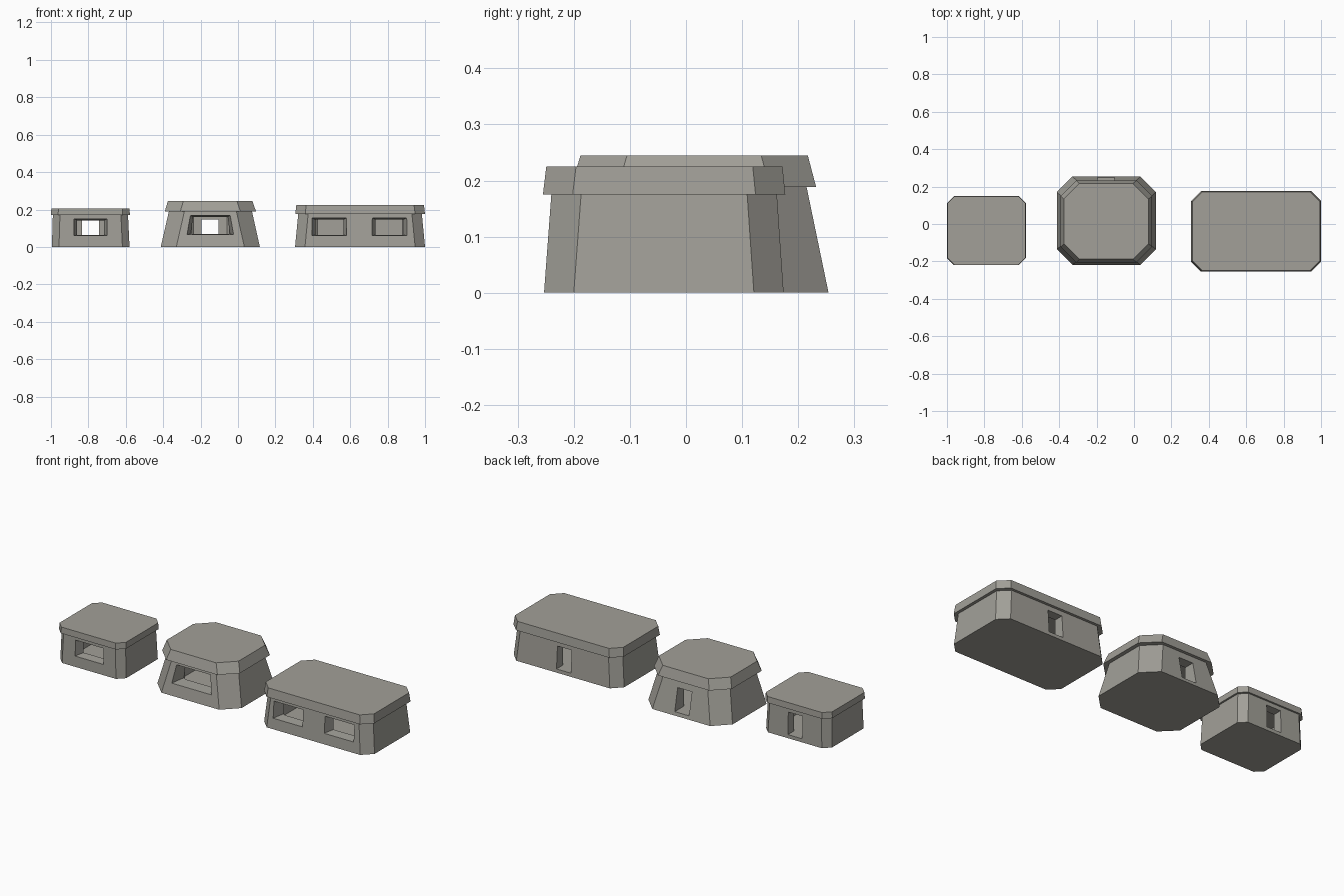
import bpy
import bmesh

cube = bpy.data.objects.get("Cube")
if cube:
    bpy.data.objects.remove(cube)

concrete = bpy.data.materials.new("grey concrete")
GREY = (0.36, 0.35, 0.315, 1)
concrete.diffuse_color = GREY
concrete.use_nodes = True
concrete.node_tree.nodes["Principled BSDF"].inputs["Base Color"].default_value = GREY


def loft(name, rings):
    """Closed solid through matching rings of points."""
    bm = bmesh.new()
    loops = [[bm.verts.new(p) for p in ring] for ring in rings]
    bm.faces.new(loops[0])
    bm.faces.new(loops[-1])
    for a, b in zip(loops, loops[1:]):
        for i in range(len(a)):
            j = (i + 1) % len(a)
            bm.faces.new((a[i], a[j], b[j], b[i]))
    bmesh.ops.recalc_face_normals(bm, faces=bm.faces)
    mesh = bpy.data.meshes.new(name)
    bm.to_mesh(mesh)
    bm.free()
    mesh.materials.append(concrete)
    obj = bpy.data.objects.new(name, mesh)
    bpy.context.collection.objects.link(obj)
    return obj


def octagon(box, z, c, inset=0):
    """Rectangle with clipped corners at height z."""
    x0, x1, y0, y1 = box
    x0, x1, y0, y1 = x0 + inset, x1 - inset, y0 + inset, y1 - inset
    return [(x0 + c, y0, z), (x1 - c, y0, z), (x1, y0 + c, z), (x1, y1 - c, z),
            (x1 - c, y1, z), (x0 + c, y1, z), (x0, y1 - c, z), (x0, y0 + c, z)]


def opening(x, width, z0, z1, y, slant=0):
    """Upright opening outline, narrower at the top by slant."""
    w = width / 2
    return [(x - w, y, z0), (x + w, y, z0), (x + w - slant, y, z1), (x - w + slant, y, z1)]


def cut(body, cutter):
    cutter.hide_render = True
    mod = body.modifiers.new("cut", "BOOLEAN")
    mod.operation = "DIFFERENCE"
    mod.solver = "EXACT"
    mod.object = cutter
    bpy.context.view_layer.objects.active = body
    bpy.ops.object.modifier_apply(modifier=mod.name)
    bpy.data.objects.remove(cutter)


def bunker(name, base, top, lip, cap, z_lip, z_top, chamfer, windows, door_x, slant=0):
    wall, floor = 0.05, 0.02
    body = loft(name + "_body", [octagon(base, 0, chamfer), octagon(top, z_lip, chamfer)])
    # hollow room, open under the roof
    cut(body, loft("room", [octagon(top, floor, chamfer, wall),
                            octagon(top, z_lip + 0.02, chamfer, wall)]))
    # splayed front windows
    front, back = base[2], top[3]
    for x, width, z0, z1 in windows:
        cut(body, loft("window", [
            opening(x, width, z0, z1, front - 0.01, slant),
            opening(x, width, z0, z1, front + 0.01, slant),
            opening(x, width - 0.04, z0 + 0.005, z1 - 0.01, top[2] + wall + 0.01, slant)]))
    # rear doorway
    cut(body, loft("door", [opening(door_x, 0.09, floor, 0.147, back - wall - 0.02),
                            opening(door_x, 0.09, floor, 0.147, base[3] + 0.02)]))
    # overhanging roof slab
    loft(name + "_roof", [octagon(lip, z_lip, chamfer), octagon(cap, z_top, chamfer)])


bunker("small_bunker",
       (-0.995, -0.58, -0.215, 0.145), (-0.99, -0.588, -0.21, 0.14),
       (-1.0, -0.578, -0.22, 0.15), (-0.998, -0.58, -0.218, 0.148),
       0.17, 0.205, 0.038, [(-0.788, 0.177, 0.06, 0.15)], -0.788)

bunker("tapered_bunker",
       (-0.413, 0.117, -0.218, 0.254), (-0.37, 0.075, -0.185, 0.215),
       (-0.392, 0.097, -0.205, 0.232), (-0.375, 0.077, -0.188, 0.217),
       0.188, 0.245, 0.083, [(-0.148, 0.25, 0.065, 0.17)], -0.149, 0.014)

bunker("long_bunker",
       (0.305, 1.0, -0.253, 0.174), (0.322, 0.983, -0.24, 0.162),
       (0.306, 1.0, -0.255, 0.177), (0.312, 0.994, -0.249, 0.172),
       0.175, 0.225, 0.053,
       [(0.488, 0.185, 0.06, 0.155), (0.81, 0.185, 0.06, 0.155)], 0.65)
